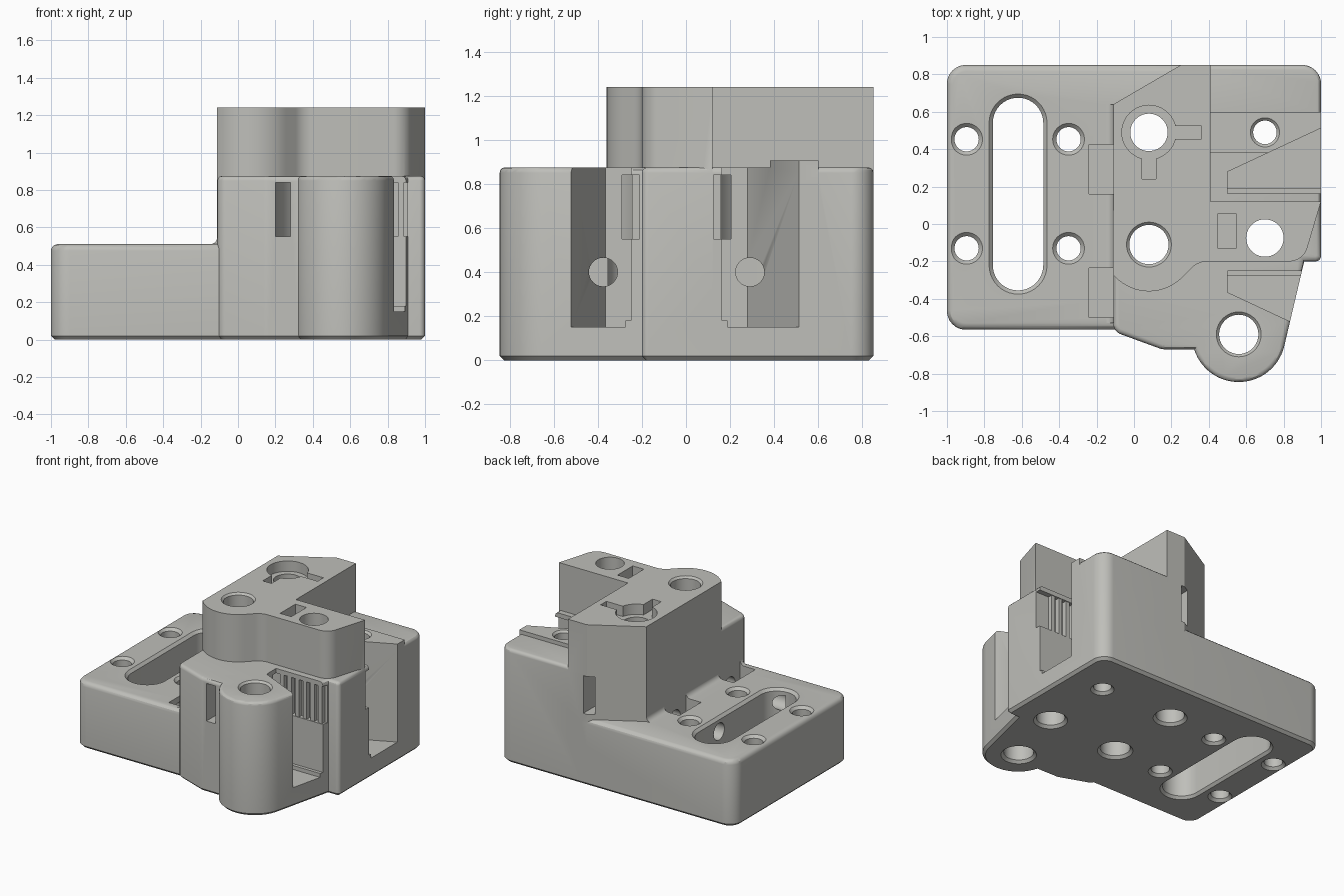
import bpy, bmesh, math
from mathutils import Vector

if "Cube" in bpy.data.objects:
    bpy.data.objects.remove(bpy.data.objects["Cube"])

grey = bpy.data.materials.new("light_grey")
grey.diffuse_color = (0.52, 0.52, 0.49, 1)
grey.use_nodes = True
grey.node_tree.nodes["Principled BSDF"].inputs["Base Color"].default_value = grey.diffuse_color


def arc(cx, cy, r, a0, a1, n):
    """Points on an arc, angles in degrees."""
    return [(cx + r * math.cos(math.radians(a0 + (a1 - a0) * i / n)),
             cy + r * math.sin(math.radians(a0 + (a1 - a0) * i / n))) for i in range(n + 1)]


def rounded(pts, n=8):
    """Outline from (x, y, corner radius) points."""
    out = []
    for i, (x, y, r) in enumerate(pts):
        p = Vector((x, y))
        if r == 0:
            out.append((x, y))
            continue
        a = (Vector(pts[i - 1][:2]) - p).normalized()
        b = (Vector(pts[(i + 1) % len(pts)][:2]) - p).normalized()
        half = a.angle(b) / 2
        c = p + (a + b).normalized() * (r / math.sin(half))
        t = r / math.tan(half)
        s, e = p + a * t - c, p + b * t - c
        for k in range(n + 1):
            out.append(tuple(c + s.lerp(e, k / n).normalized() * r))
    return out


def stack(name, rings, bottom=0, top=0, seg=3):
    """Solid through stacked (outline, z) rings, with optional edge bevels."""
    bm = bmesh.new()
    loops = [[bm.verts.new((x, y, z)) for x, y in pts] for pts, z in rings]
    n = len(loops[0])
    low = bm.faces.new(loops[0])
    high = bm.faces.new(loops[-1])
    for a, b in zip(loops, loops[1:]):
        for i in range(n):
            j = (i + 1) % n
            bm.faces.new((a[i], a[j], b[j], b[i]))
    bmesh.ops.recalc_face_normals(bm, faces=bm.faces)
    low_edges, high_edges = list(low.edges), list(high.edges)
    if bottom:
        bmesh.ops.bevel(bm, geom=low_edges, offset=bottom, segments=1, affect='EDGES')
    if top:
        bmesh.ops.bevel(bm, geom=high_edges, offset=top, segments=seg, profile=0.5, affect='EDGES')
    me = bpy.data.meshes.new(name)
    bm.to_mesh(me)
    bm.free()
    ob = bpy.data.objects.new(name, me)
    me.materials.append(grey)
    bpy.context.collection.objects.link(ob)
    return ob


def prism(name, pts, z0, z1, **kw):
    return stack(name, [(pts, z0), (pts, z1)], **kw)


def box(name, x0, x1, y0, y1, z0, z1):
    return prism(name, [(x0, y0), (x1, y0), (x1, y1), (x0, y1)], z0, z1)


def combine(target, tool, op):
    m = target.modifiers.new(op, 'BOOLEAN')
    m.operation, m.solver, m.object = op, 'EXACT', tool
    bpy.context.view_layer.objects.active = target
    bpy.ops.object.modifier_apply(modifier=m.name)
    bpy.data.objects.remove(tool)


def circle(x, y, r, n=40):
    return arc(x, y, r, 0, 360, n)[:-1]


def hole(x, y, r, top, ct=0.02, cb=0.02):
    """Through hole with chamfered rims."""
    return stack("hole_cutter", [(circle(x, y, r + cb + 0.1), -0.1), (circle(x, y, r), cb),
                                 (circle(x, y, r), top - ct), (circle(x, y, r + ct + 0.1), top + 0.1)])


# --- solid parts -------------------------------------------------------
part = prism("bracket", rounded([(-1, -0.565, 0.1), (0.3, -0.565, 0), (0.3, 0.85, 0), (-1, 0.85, 0.1)]),
             0, 0.51, bottom=0.02, top=0.035)

body_outline = (rounded([(-0.11, 0.64, 0), (-0.11, -0.575, 0.06), (0.15, -0.67, 0.08), (0.33, -0.67, 0)])[:-1]
                + arc(0.56, -0.595, 0.25, -162, -14, 28)
                + rounded([(0.91, -0.2, 0), (1, -0.2, 0.03), (1, 0.85, 0.1), (0.25, 0.85, 0)]))
combine(part, prism("clamp_body", body_outline, 0, 0.875, bottom=0.02, top=0.025), 'UNION')

tower_outline = ([(-0.11, 0.64)] + arc(0.08, -0.11, 0.25, 220, 315, 20)
                 + rounded([(0.257, -0.287, 0), (0.344, -0.2, 0.12), (0.905, -0.2, 0.1), (1, 0.12, 0)])[1:]
                 + [(0.41, 0.12), (0.41, 0.85), (0.25, 0.85)])
combine(part, prism("tower", tower_outline, 0.3, 1.24), 'UNION')
combine(part, box("raised_band", 0.4, 1, 0.38, 0.6, 0.8, 0.905), 'UNION')

# concave fillet where the plate meets the body
fillet = prism("fillet", [(-0.09, 0.49), (-0.15, 0.49)] + arc(-0.15, 0.55, 0.04, -90, 0, 5) + [(-0.09, 0.55)], -0.64, 0.53)
for v in fillet.data.vertices:
    x, z, y = v.co
    v.co = (x, -y, z)
fillet.data.flip_normals()
bm = bmesh.new()
bm.from_mesh(fillet.data)
bmesh.ops.recalc_face_normals(bm, faces=bm.faces)
bm.to_mesh(fillet.data)
bm.free()
combine(part, fillet, 'UNION')

# --- belt pockets and curved belt channels, mirrored front and back -----
MID = -0.043


def side(pts, s):
    return [(x, MID + s * (y - MID)) for x, y in pts]


for s in (1, -1):
    pocket = [(0.5, -0.275), (0.5, -0.365), (1.1, -0.645), (1.1, -0.275)]
    combine(part, prism("pocket_cutter", side(pocket, s), 0.15, 1.0), 'DIFFERENCE')
    ledge = [(0.5, -0.25), (0.5, -0.3), (1.1, -0.3), (1.1, -0.25)]
    combine(part, prism("ledge_cutter", side(ledge, s), 0.18, 1.0), 'DIFFERENCE')
    channel = ([(1.1, -0.21)] + arc(0.5, -0.51, 0.3, 90, 180, 14) + [(0.2, -1.1), (0.28, -1.1)]
               + arc(0.5, -0.51, 0.22, 180, 90, 14) + [(1.1, -0.29)])
    combine(part, prism("channel_cutter", side(channel, s), 0.55, 0.84), 'DIFFERENCE')
    # belt teeth
    for i in range(6):
        x = 0.53 + i * 0.065
        tooth = [(x, -0.2), (x, -0.245), (x + 0.032, -0.245), (x + 0.032, -0.2)]
        combine(part, prism("tooth", side(tooth, s), 0.54, 0.85), 'UNION')

# --- pinch-screw bores along x and their nut traps ----------------------
for y in (-0.375, 0.29):
    bore = prism("bore_cutter", circle(0.4, y, 0.065, 32), -0.6, 0.85)
    for v in bore.data.vertices:
        z, yy, x = v.co
        v.co = (x, yy, z)
    bore.data.flip_normals()
    combine(part, bore, 'DIFFERENCE')
for y0, y1 in ((-0.5, -0.235), (0.16, 0.425)):
    combine(part, box("nut_trap_cutter", -0.24, -0.11, y0, y1, 0.28, 0.62), 'DIFFERENCE')

# --- plate slot and vertical holes --------------------------------------


def stadium(r):
    return arc(-0.62, 0.54, r, 0, 180, 20) + arc(-0.62, -0.22, r, 180, 360, 20)


combine(part, stack("slot_cutter", [(stadium(0.235), -0.1), (stadium(0.135), 0.02), (stadium(0.135), 0.49),
                                    (stadium(0.235), 0.59)]), 'DIFFERENCE')
for x in (-0.895, -0.35):
    for y in (0.453, -0.13):
        combine(part, hole(x, y, 0.065, 0.51), 'DIFFERENCE')
combine(part, hole(0.08, -0.11, 0.105, 1.24, ct=0.015), 'DIFFERENCE')
combine(part, hole(0.56, -0.59, 0.105, 0.875, ct=0.015), 'DIFFERENCE')
combine(part, hole(0.7, -0.075, 0.1, 1.24, ct=0.0), 'DIFFERENCE')
combine(part, hole(0.7, 0.49, 0.063, 0.905, ct=0.015), 'DIFFERENCE')
combine(part, hole(0.08, 0.49, 0.1, 1.24, ct=0.0), 'DIFFERENCE')

# keyed counterbore and small nut recess in the tower top
combine(part, prism("counterbore_cutter", circle(0.08, 0.49, 0.145), 1.16, 1.4), 'DIFFERENCE')
combine(part, box("key_cutter_x", 0.1, 0.36, 0.455, 0.525, 1.16, 1.41), 'DIFFERENCE')
combine(part, box("key_cutter_y", 0.043, 0.117, 0.24, 0.47, 1.16, 1.42), 'DIFFERENCE')
combine(part, box("nut_recess_cutter", 0.45, 0.545, -0.13, 0.055, 1.1, 1.4), 'DIFFERENCE')

# --- finish --------------------------------------------------------------
part.data.materials.clear()
part.data.materials.append(grey)
for p in part.data.polygons:
    p.material_index = 0
part.select_set(True)
bpy.context.view_layer.objects.active = part
bpy.ops.object.shade_smooth_by_angle(angle=math.radians(30))
